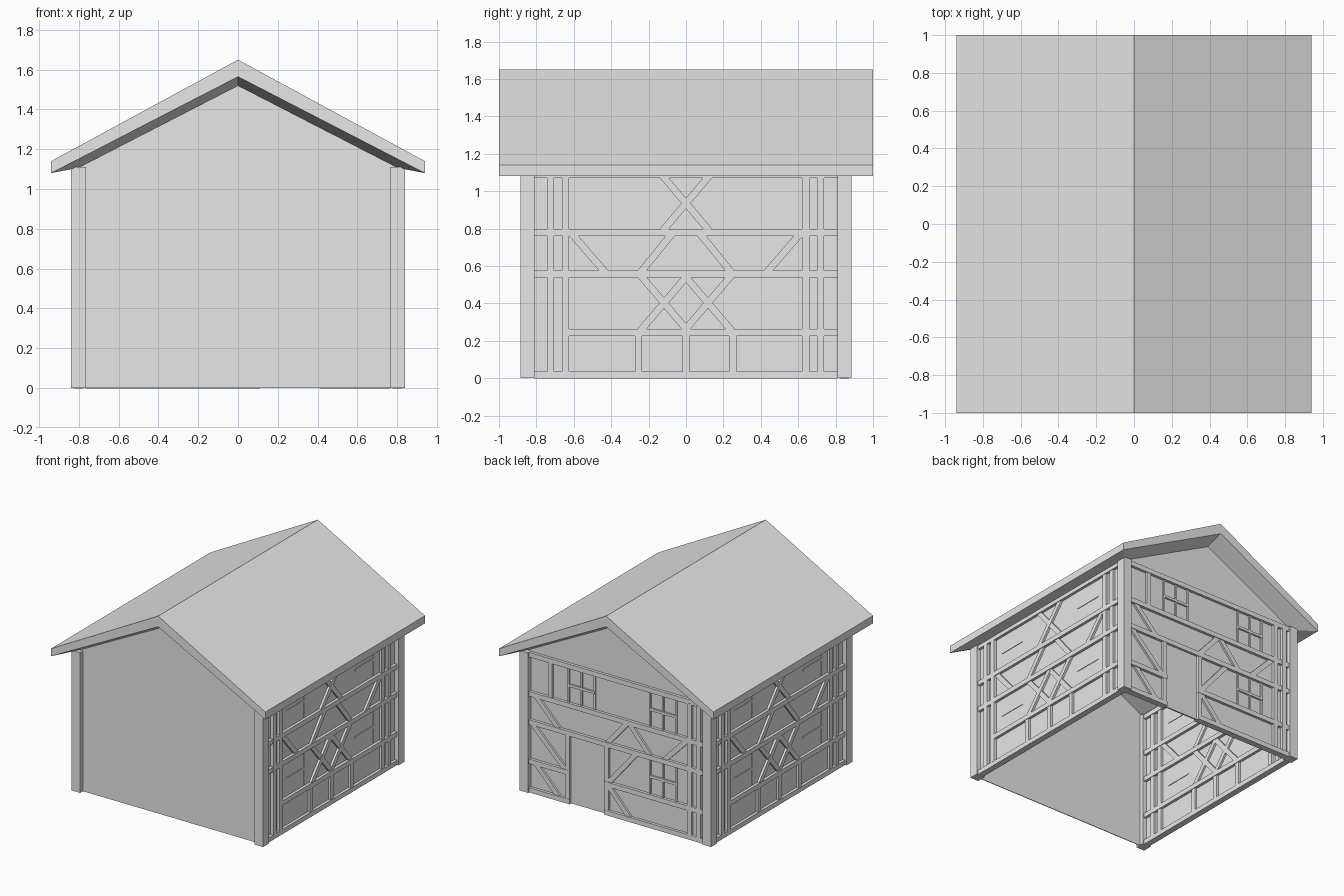
import bpy, bmesh, math
from mathutils import Matrix

cube = bpy.data.objects.get("Cube")
if cube:
    bpy.data.objects.remove(cube, do_unlink=True)

grey = bpy.data.materials.new("plain_grey")
grey.use_nodes = True
grey.diffuse_color = (0.8, 0.8, 0.8, 1)
grey.node_tree.nodes["Principled BSDF"].inputs["Base Color"].default_value = (0.8, 0.8, 0.8, 1)

SIDE, BACK = 0.8025, 0.8475      # distance of the wall planes from the centre
EAVE, PEAK = 1.107, 1.52         # wall heights
SILL, LOW, MID, HIGH, TOP = 0.018, 0.245, 0.557, 0.78, 1.09   # rail centres
W = 0.038                        # timber width


def finish(name, bm):
    bmesh.ops.recalc_face_normals(bm, faces=bm.faces)
    mesh = bpy.data.meshes.new(name)
    bm.to_mesh(mesh)
    bm.free()
    mesh.materials.append(grey)
    obj = bpy.data.objects.new(name, mesh)
    bpy.context.scene.collection.objects.link(obj)
    return obj


def timbers(name, turn, dist, bars, half, width=W, extra=0.0):
    """Bars run between two (across, up) points in a wall plane and straddle it."""
    bm = bmesh.new()
    frame = Matrix.Rotation(math.radians(turn), 4, 'Z')
    for (u0, z0), (u1, z1) in bars:
        length = math.hypot(u1 - u0, z1 - z0) + extra
        place = Matrix.Translation(((u0 + u1) / 2, -dist, (z0 + z1) / 2))
        tilt = Matrix.Rotation(-math.atan2(z1 - z0, u1 - u0), 4, 'Y')
        size = Matrix.Diagonal((length, half * 2, width, 1))
        bmesh.ops.create_cube(bm, size=1, matrix=frame @ place @ tilt @ size)
    return finish(name, bm)


def upright(u, z0, z1):
    return (u, z0), (u, z1)


def level(z, u0, u1):
    return (u0, z), (u1, z)


def mirrored(bars):
    return bars + [((-a, b), (-c, d)) for (a, b), (c, d) in bars]


def windows(name, turn, dist, spots, half):
    """Window frames: three uprights and a crossbar, with optional head and foot."""
    bars, cross = [], []
    for u, z0, z1 in spots:
        bars += [upright(u + s, z0, z1) for s in (-0.115, 0, 0.115)]
        cross += [level((z0 + z1) / 2, u - 0.12, u + 0.12)]
    timbers(name + "_uprights", turn, dist, bars, half, 0.016)
    timbers(name + "_crossbars", turn, dist, cross, half + 0.003, 0.02)


# Gable walls
def gable_wall(name, y):
    bm = bmesh.new()
    outline = [(-SIDE, 0), (SIDE, 0), (SIDE, EAVE), (0, PEAK), (-SIDE, EAVE)]
    face = bm.faces.new([bm.verts.new((x, y - 0.003, z)) for x, z in outline])
    out = bmesh.ops.extrude_face_region(bm, geom=[face])
    moved = [v for v in out["geom"] if isinstance(v, bmesh.types.BMVert)]
    bmesh.ops.translate(bm, verts=moved, vec=(0, 0.006, 0))
    finish(name, bm)


gable_wall("front_wall", -BACK)
gable_wall("back_wall", BACK)

# Corner posts
for name, turn in (("right", 90), ("left", -90)):
    ends = [upright(u, 0, 1.11) for u in (-BACK, BACK)]
    timbers(name + "_corner_posts", turn, SIDE, ends, 0.0375, 0.075)

# Long side walls with their framing
for name, turn in (("right", 90), ("left", -90)):
    def part(label, bars, half, width=W, extra=0.0):
        timbers(name + "_" + label, turn, SIDE, bars, half, width, extra)

    part("wall", [level(EAVE / 2, -BACK, BACK)], 0.003, EAVE)
    part("rails", [level(z, -0.81, 0.81) for z in (SILL, MID, HIGH, TOP)]
         + [level(LOW, -0.625, 0.81)], 0.025)
    part("near_studs", [upright(u, 0.035, 1.08) for u in (-0.724, -0.644)], 0.027)
    part("far_studs", [upright(u, 0.035, 1.08) for u in (0.64, 0.72)], 0.021)
    part("short_studs", [upright(u, 0.035, LOW) for u in (-0.253, 0, 0.25)], 0.021)
    part("rising_braces", [((-0.235, 0.265), (0, 0.54)), ((0, 0.265), (0.235, 0.54)),
                           ((-0.235, 0.575), (-0.085, 0.76)), ((0.44, 0.575), (0.6, 0.76)),
                           ((-0.115, 0.8), (0.115, 1.07))], 0.02, W, 0.03)
    part("falling_braces", [((-0.235, 0.54), (0, 0.265)), ((0, 0.54), (0.235, 0.265)),
                            ((0.085, 0.76), (0.235, 0.575)), ((-0.6, 0.76), (-0.44, 0.575)),
                            ((-0.115, 1.07), (0.115, 0.8))], 0.018, W, 0.03)
    windows(name + "_windows", turn, SIDE,
            [(u, z0, z0 + 0.27) for u in (-0.435, 0.435) for z0 in (0.265, 0.8)], 0.005)

# Back wall framing, with the doorway
timbers("back_rails", 180, BACK,
        [level(z, -0.765, 0.765) for z in (MID, HIGH, TOP)]
        + [level(z, -0.765, -0.41) for z in (SILL, LOW)]
        + [level(z, -0.11, 0.765) for z in (SILL, LOW)], 0.025)
timbers("back_studs", 180, BACK, [upright(u, 0.035, 1.08) for u in (0.64, 0.72)], 0.027)
timbers("back_upper_stud", 180, BACK, [upright(-0.585, HIGH, TOP)], 0.021)
timbers("door_posts", 180, BACK, [upright(u, 0, MID) for u in (-0.43, -0.09)], 0.023)
timbers("door", 180, BACK, [upright(-0.26, 0, 0.54)], 0.006, 0.3)
timbers("back_braces", 180, BACK,
        [((-0.7, 0.76), (-0.52, 0.575)), ((-0.08, 0.575), (0.08, 0.76)),
         ((0.12, 0.76), (0.28, 0.575)), ((0.42, 0.575), (0.6, 0.76)),
         ((-0.07, 0.265), (0.16, 0.54)), ((-0.07, 0.225), (0.1, 0.035)),
         ((-0.74, 0.54), (-0.46, 0.265)), ((-0.7, 0.225), (-0.52, 0.035))],
        0.019, W, 0.03)
windows("back_windows", 180, BACK,
        [(-0.315, 0.8, 1.07), (0.4, 0.8, 1.07), (0.4, 0.265, 0.54)], 0.014)

# Roof: a thick gabled slab whose underside steps in towards the walls
bm = bmesh.new()


def ring(y, points):
    return [bm.verts.new((x, y, z)) for x, z in points]


upper = [(-0.94, 1.14), (0, 1.65), (0.94, 1.14)]
lower = [(-0.94, 1.08), (0, 1.565), (0.94, 1.08)]
inner = [(-SIDE, EAVE), (0, PEAK), (SIDE, EAVE)]
rows = [[ring(s * 1.0, upper), ring(s * 1.0, lower), ring(s * BACK, inner)] for s in (-1, 1)]
for top, edge, wall in rows:
    for i in (0, 1):
        bm.faces.new((top[i], top[i + 1], edge[i + 1], edge[i]))
        bm.faces.new((edge[i], edge[i + 1], wall[i + 1], wall[i]))
front, back = rows
for i in (0, 1):
    for level_index in (0, 2):
        a, b = front[level_index], back[level_index]
        bm.faces.new((a[i], a[i + 1], b[i + 1], b[i]))
for i in (0, 2):
    for k in (0, 1):
        bm.faces.new((front[k][i], front[k + 1][i], back[k + 1][i], back[k][i]))
finish("roof", bm)
